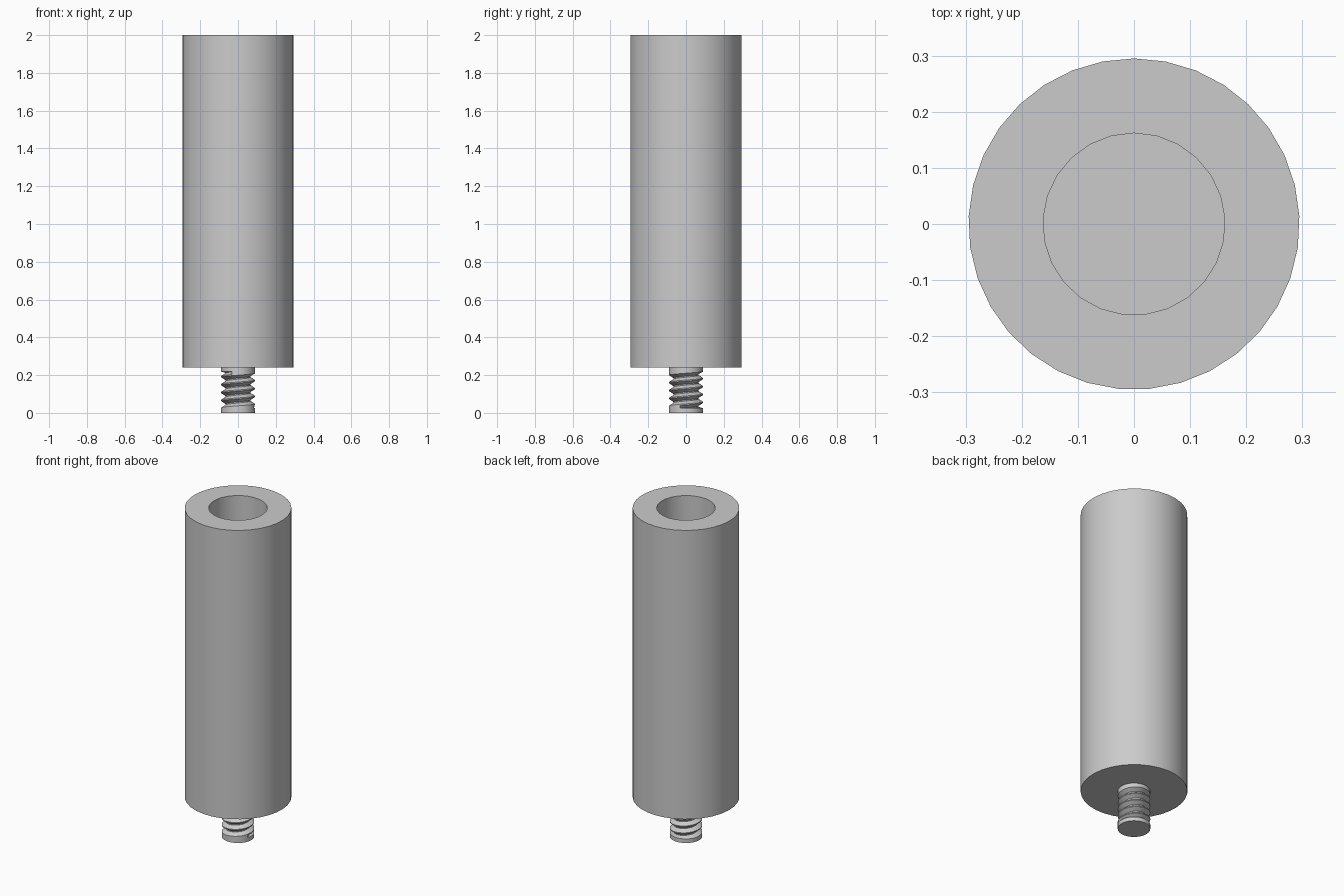
import bpy, bmesh, math

if "Cube" in bpy.data.objects:
    bpy.data.objects.remove(bpy.data.objects["Cube"])

BODY_R, HOLE_R, STUD_R, ROOT_R = 0.295, 0.162, 0.09, 0.066
BODY_Z, TOP_Z, HOLE_Z = 0.24, 2.0, 1.0
PITCH, SEG = 0.042, 36


def add_object(name, bm):
    bmesh.ops.recalc_face_normals(bm, faces=bm.faces)
    mesh = bpy.data.meshes.new(name)
    bm.to_mesh(mesh)
    bm.free()
    ob = bpy.data.objects.new(name, mesh)
    bpy.context.collection.objects.link(ob)
    return ob


def activate(ob):
    bpy.ops.object.select_all(action='DESELECT')
    ob.select_set(True)
    bpy.context.view_layer.objects.active = ob


def prism(name, r, z0, z1, sides):
    """Round bar with a vertex pointing toward +y."""
    bm = bmesh.new()
    rings = []
    for z in (z0, z1):
        rings.append([bm.verts.new((r * math.sin(2 * math.pi * i / sides),
                                    r * math.cos(2 * math.pi * i / sides), z))
                      for i in range(sides)])
    for i in range(sides):
        j = (i + 1) % sides
        bm.faces.new((rings[0][i], rings[0][j], rings[1][j], rings[1][i]))
    bm.faces.new(rings[0])
    bm.faces.new(rings[1])
    return add_object(name, bm)


# Main sleeve with a blind bore in its top
body = prism("sleeve_body", BODY_R, BODY_Z, TOP_Z, 33)
cutter = prism("bore_cutter", HOLE_R, HOLE_Z, TOP_Z + 0.1, 25)
cutter.hide_render = True
activate(body)
mod = body.modifiers.new("bore", 'BOOLEAN')
mod.operation = 'DIFFERENCE'
mod.solver = 'EXACT'
mod.object = cutter
bpy.ops.object.modifier_apply(modifier=mod.name)
bpy.data.objects.remove(cutter)

# Threaded stud: V groove wound as a right-handed helix between plain ends
LOW, HIGH = 0.025, 0.218
PROFILE = [(0.0, STUD_R), (0.14, STUD_R), (0.50, ROOT_R), (0.64, ROOT_R)]
bm = bmesh.new()
columns = []
for i in range(SEG + 1):
    turn = i / SEG
    a = 2 * math.pi * turn
    points = [(0.0, STUD_R)]
    for k in range(-2, 7):
        for f, r in PROFILE:
            z = PITCH * (k + turn + f)
            if z <= LOW or z >= HIGH:
                z, r = min(max(z, LOW), HIGH), STUD_R
            points.append((z, r))
    points.append((BODY_Z, STUD_R))
    columns.append([bm.verts.new((r * math.cos(a), r * math.sin(a), z))
                    for z, r in points])
for c, d in zip(columns, columns[1:]):
    for j in range(len(c) - 1):
        bm.faces.new((c[j], d[j], d[j + 1], c[j + 1]))
bmesh.ops.remove_doubles(bm, verts=bm.verts, dist=1e-5)
bmesh.ops.holes_fill(bm, edges=[e for e in bm.edges if e.is_boundary], sides=0)
stud = add_object("threaded_stud", bm)

# Smooth round walls, crisp edges
for ob in (body, stud):
    activate(ob)
    bpy.ops.object.shade_smooth_by_angle(angle=math.radians(30))
